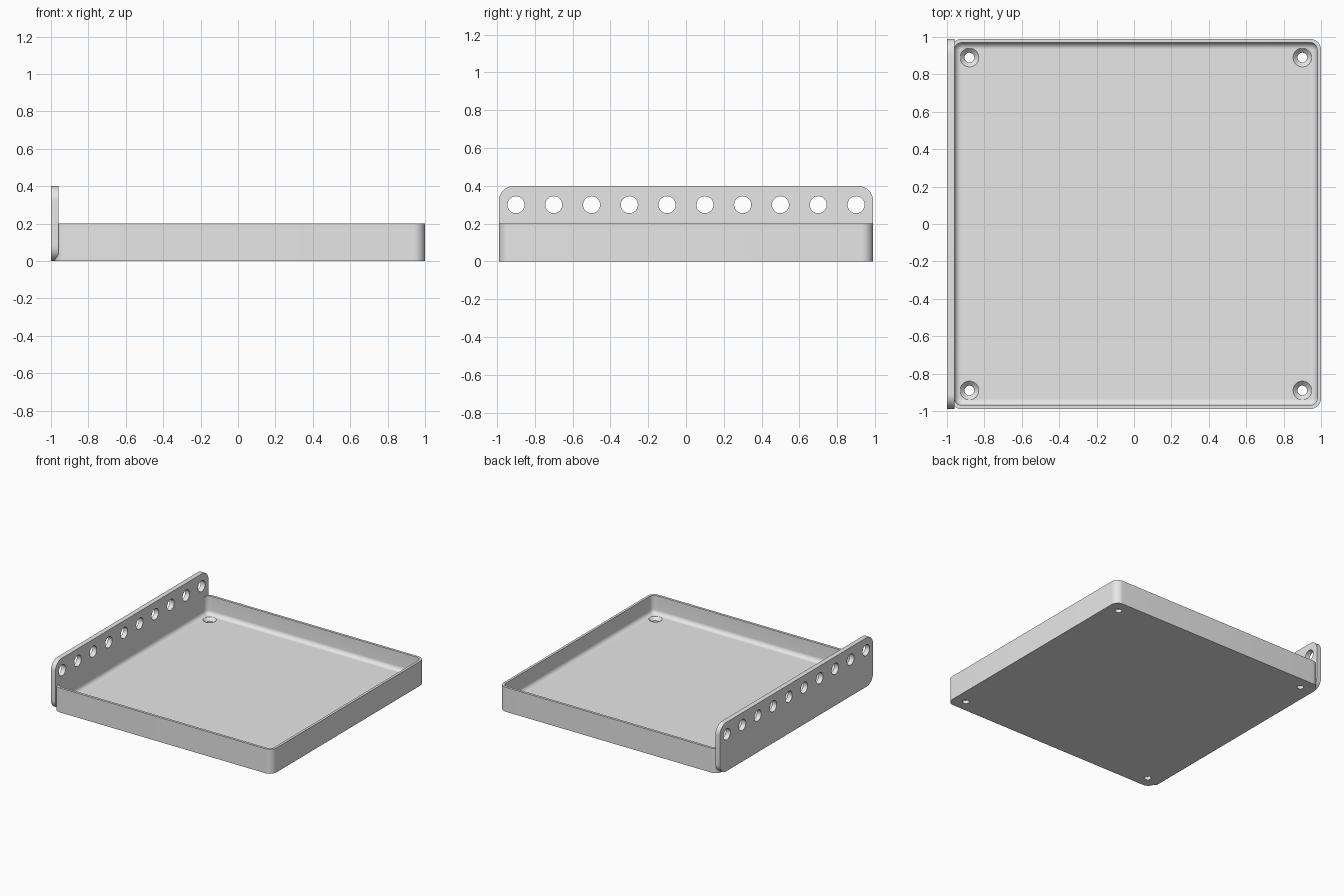
import bpy, bmesh, math
from mathutils import Matrix, Vector

if "Cube" in bpy.data.objects:
    bpy.data.objects.remove(bpy.data.objects["Cube"], do_unlink=True)

grey = bpy.data.materials.new("light_grey")
grey.use_nodes = True
COLOUR = (0.8, 0.8, 0.8, 1)
grey.diffuse_color = COLOUR
grey.node_tree.nodes["Principled BSDF"].inputs["Base Color"].default_value = COLOUR


def finish(bm, name):
    bmesh.ops.recalc_face_normals(bm, faces=bm.faces[:])
    mesh = bpy.data.meshes.new(name)
    bm.to_mesh(mesh)
    bm.free()
    mesh.materials.append(grey)
    obj = bpy.data.objects.new(name, mesh)
    bpy.context.collection.objects.link(obj)
    return obj


def rounded_rect(hx, hy, r, steps=10):
    """Outline of a rounded rectangle, counter-clockwise."""
    pts = []
    for i, (sx, sy) in enumerate([(1, 1), (-1, 1), (-1, -1), (1, -1)]):
        for k in range(steps + 1):
            a = math.pi / 2 * (i + k / steps)
            pts.append((sx * (hx - r) + r * math.cos(a), sy * (hy - r) + r * math.sin(a)))
    return pts


def stack(name, layers, matrix):
    """Skin a stack of rounded rectangles (half x, half y, radius, height), capped at both ends."""
    bm = bmesh.new()
    rings = [[bm.verts.new(matrix @ Vector((x, y, z))) for x, y in rounded_rect(hx, hy, r)]
             for hx, hy, r, z in layers]
    for a, b in zip(rings, rings[1:]):
        n = len(a)
        for i in range(n):
            j = (i + 1) % n
            bm.faces.new((a[i], a[j], b[j], b[i]))
    bm.faces.new(rings[0])
    bm.faces.new(rings[-1])
    return finish(bm, name)


def drill(obj, centres, r_low, r_top, depth, rotation=Matrix()):
    """Cut a row of round or tapered holes."""
    bm = bmesh.new()
    for c in centres:
        bmesh.ops.create_cone(bm, cap_ends=True, segments=40, radius1=r_low, radius2=r_top,
                              depth=depth, matrix=Matrix.Translation(c) @ rotation)
    cutter = finish(bm, "hole_cutter")
    cutter.hide_render = True
    mod = obj.modifiers.new("holes", "BOOLEAN")
    mod.operation = "DIFFERENCE"
    mod.solver = "EXACT"
    mod.object = cutter
    bpy.context.view_layer.objects.active = obj
    bpy.ops.object.modifier_apply(modifier=mod.name)
    bpy.data.objects.remove(cutter, do_unlink=True)


def smooth(obj):
    bpy.ops.object.select_all(action="DESELECT")
    obj.select_set(True)
    bpy.context.view_layer.objects.active = obj
    bpy.ops.object.shade_smooth_by_angle(angle=math.radians(30))


# Tray: outer wall, thin lip, inner wall and a rounded fillet down to the floor
HALF, WALL, HEIGHT, FLOOR, FILLET = 0.99, 0.02, 0.2, 0.05, 0.035
CORNER = 0.06
layers = [(HALF, HALF, CORNER, 0), (HALF, HALF, CORNER, HEIGHT)]
inner = HALF - WALL
layers.append((inner, inner, CORNER - WALL, HEIGHT))
for k in range(9):
    a = math.pi / 2 * k / 8
    inset = FILLET * (1 - math.cos(a))
    layers.append((inner - inset, inner - inset, CORNER - WALL - inset,
                   FLOOR + FILLET * (1 - math.sin(a))))
tray = stack("tray", layers, Matrix.Translation((0.01, 0, 0)))

# Countersunk screw holes in the tray floor
corners = [(0.01 + 0.89 * sx, 0.89 * sy) for sx in (-1, 1) for sy in (-1, 1)]
drill(tray, [(x, y, FLOOR / 2) for x, y in corners], 0.026, 0.026, 0.2)
drill(tray, [(x, y, FLOOR - 0.01) for x, y in corners], 0.026, 0.054, 0.028)
smooth(tray)

# Upright side plate with rounded corners and a row of round holes
to_side = Matrix(((0, 0, 1, 0), (1, 0, 0, 0), (0, 1, 0, 0.2), (0, 0, 0, 1)))
plate = stack("side_plate", [(HALF, 0.2, 0.08, -1), (HALF, 0.2, 0.08, -0.96)], to_side)
drill(plate, [(-0.98, -0.9 + 0.2 * i, 0.3) for i in range(10)], 0.045, 0.045, 0.2,
      Matrix.Rotation(math.pi / 2, 4, "Y"))
smooth(plate)
